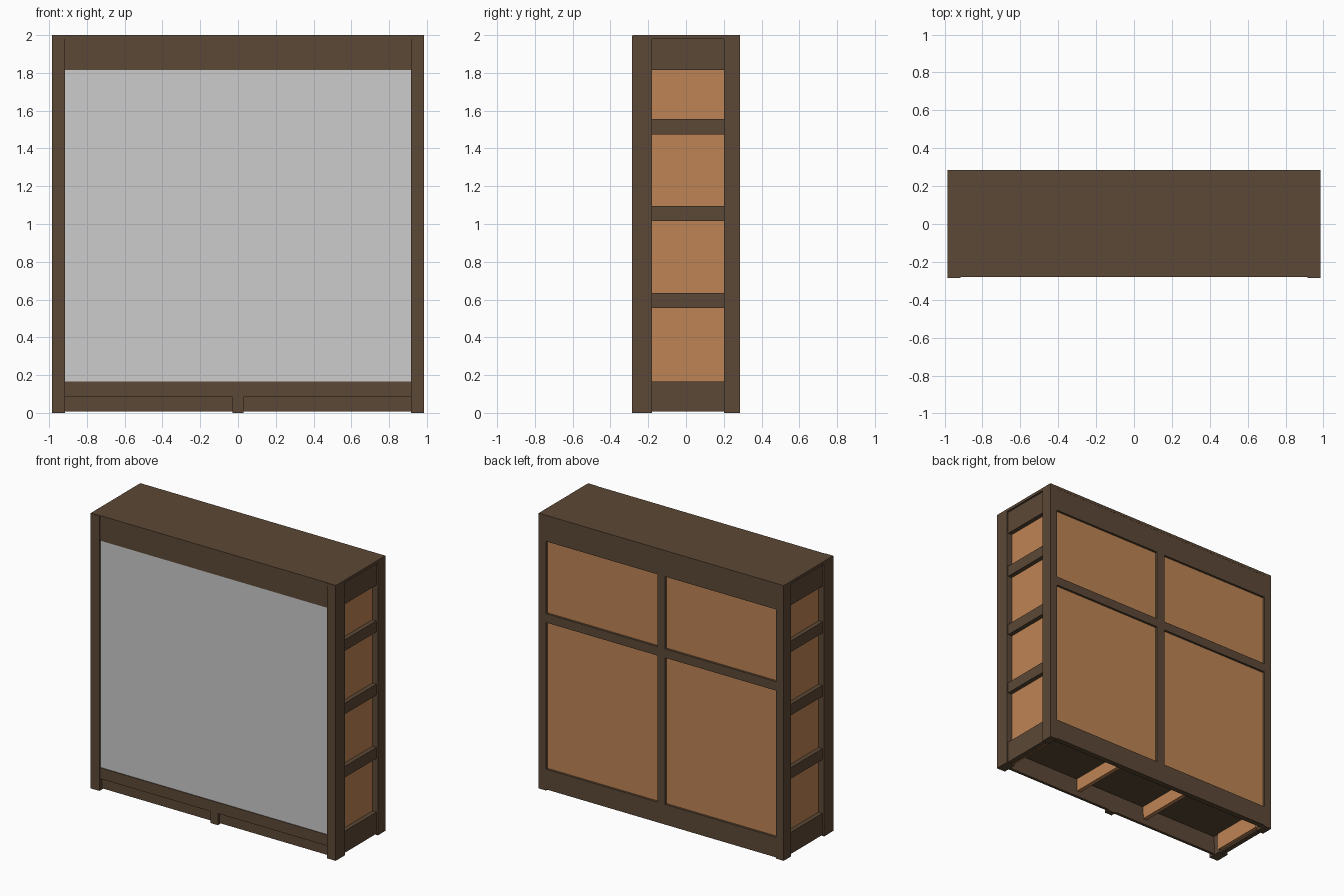
import bpy

if "Cube" in bpy.data.objects:
    bpy.data.objects.remove(bpy.data.objects["Cube"], do_unlink=True)


def material(name, rgb):
    m = bpy.data.materials.new(name)
    m.use_nodes = True
    m.diffuse_color = (*rgb, 1)
    m.node_tree.nodes["Principled BSDF"].inputs["Base Color"].default_value = (*rgb, 1)
    return m


brown = material("dark brown wood", (0.107, 0.065, 0.037))
tan = material("tan plywood", (0.515, 0.231, 0.089))
grey = material("light grey panel", (0.604, 0.604, 0.604))


def box(name, mat, x, y, z):
    """Box between the given (low, high) limits on each axis."""
    bpy.ops.mesh.primitive_cube_add(size=1, location=[sum(r) / 2 for r in (x, y, z)])
    ob = bpy.context.object
    ob.name = name
    ob.scale = [r[1] - r[0] for r in (x, y, z)]
    bpy.ops.object.transform_apply(location=False, rotation=False, scale=True)
    ob.data.materials.append(mat)


def pair(name, mat, x, y, z):
    """Box and its mirror image across x = 0."""
    box("left_" + name, mat, x, y, z)
    box("right_" + name, mat, (-x[1], -x[0]), y, z)


W, D, H = 0.985, 0.285, 2.0
INNER = 0.915

# Corner posts and top board
pair("front_post", brown, (INNER, W), (-D, -0.18), (0, H - 0.001))
pair("back_post", brown, (0.925, W), (0.2, D), (0, H - 0.001))
box("top_board", brown, (-W, W), (-0.28, D), (1.98, H))

# Side frames: plywood panels crossed by rails
pair("side_panel", tan, (0.91, 0.94), (-0.19, 0.21), (0.02, 1.98))
for i, z in enumerate([(0.008, 0.165), (0.555, 0.635), (1.015, 1.095),
                       (1.475, 1.555), (1.815, 1.98)]):
    pair(f"side_rail_{i}", brown, (0.935, 0.972), (-0.18, 0.2), z)

# Front: grey panel between two rails, recessed plinth, centre foot
box("front_panel", grey, (-INNER, INNER), (-0.27, -0.25), (0.16, 1.82))
box("front_top_rail", brown, (-INNER, INNER), (-0.275, -0.24), (1.815, 1.98))
box("front_bottom_rail", brown, (-INNER, INNER), (-0.275, -0.24), (0.085, 0.165))
box("plinth", brown, (-INNER, INNER), (-0.255, -0.235), (0.008, 0.085))
box("centre_foot", brown, (-0.03, 0.03), (-0.275, -0.235), (0, 0.086))

# Back: plywood sheet behind a frame of rails and a stile
box("back_panel", tan, (-0.93, 0.93), (0.25, 0.268), (0.14, 1.83))
for name, z in (("bottom", (0.008, 0.155)), ("middle", (1.22, 1.285)), ("top", (1.81, 1.98))):
    box(f"back_{name}_rail", brown, (-0.926, 0.926), (0.245, D - 0.001), z)
box("back_stile", brown, (-0.032, 0.032), (0.245, D - 0.001), (0.15, 1.815))

# Floor board with joists below it
box("floor_board", brown, (-INNER, INNER), (-0.25, 0.255), (0.145, 0.165))
pair("floor_joist", tan, (0.28, 0.31), (-0.236, 0.246), (0.05, 0.146))
